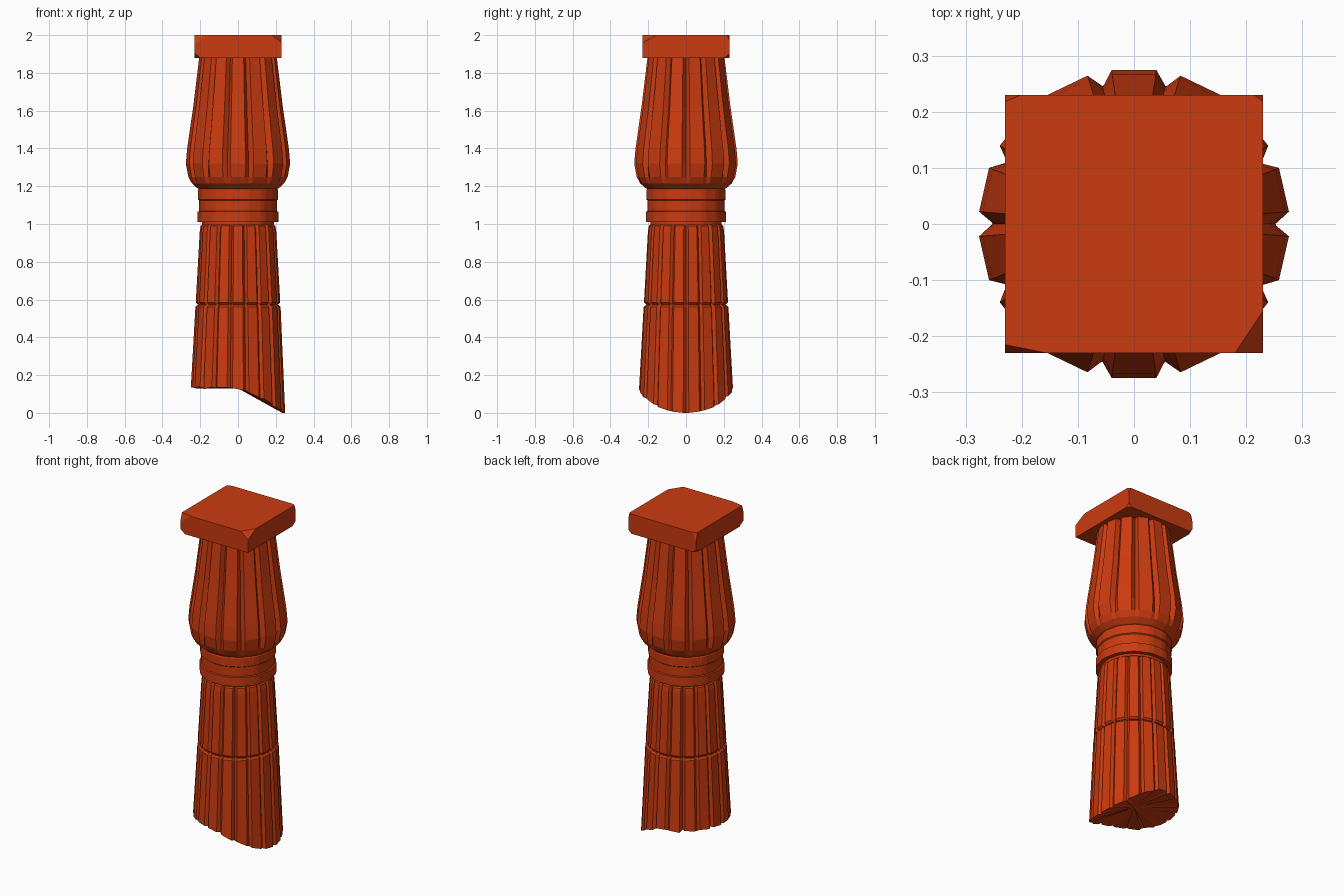
import bpy, bmesh, math, random
from mathutils import Vector

random.seed(4)
if "Cube" in bpy.data.objects:
    bpy.data.objects.remove(bpy.data.objects["Cube"])

clay = bpy.data.materials.new("red clay")
clay.use_nodes = True
CLAY = (0.6, 0.043, 0.005, 1)
clay.diffuse_color = CLAY
clay.node_tree.nodes["Principled BSDF"].inputs["Base Color"].default_value = CLAY


def finish(bm, name):
    bmesh.ops.recalc_face_normals(bm, faces=bm.faces)
    me = bpy.data.meshes.new(name)
    bm.to_mesh(me)
    bm.free()
    me.materials.append(clay)
    ob = bpy.data.objects.new(name, me)
    bpy.context.collection.objects.link(ob)
    return ob


def fluted(name, rings, lobes, flat, bottom=None):
    """Stack rings (z, radius, groove depth); each lobe is a flat face and a V groove.
    bottom(angle) gives the height of the first ring when it is broken off."""
    bm = bmesh.new()
    pitch = 2 * math.pi / lobes
    loops = []
    for i, (z, r, depth) in enumerate(rings):
        loop = []
        for k in range(lobes):
            mid = -math.pi / 2 + k * pitch
            for off, cut in ((-flat, 0), (flat, 0), (0.5, depth)):
                a = mid + off * pitch
                h = bottom(a) if bottom and i == 0 else z
                loop.append(bm.verts.new(((r - cut) * math.cos(a), (r - cut) * math.sin(a), h)))
        loops.append(loop)
    n = lobes * 3
    for lo, hi in zip(loops, loops[1:]):
        for j in range(n):
            k = (j + 1) % n
            bm.faces.new((lo[j], lo[k], hi[k], hi[j]))
    bm.faces.new(loops[-1])
    # Fan the underside to its centre so a jagged rim stays clean
    hub = bm.verts.new((0, 0, 0.13 if bottom else rings[0][0]))
    for j in range(n):
        bm.faces.new((loops[0][j], loops[0][(j + 1) % n], hub))
    return finish(bm, name)


# Broken lower end: level on one side, dropping to a point on the other
def broken_edge(a):
    drop = max(0.0, math.cos(a)) ** 1.25
    return max(0.0, 0.135 - 0.135 * drop + random.uniform(-0.008, 0.008) * (1 - drop))


fluted("lower_shaft", [(0.13, 0.25, 0.016), (0.56, 0.226, 0.015), (0.57, 0.216, 0.012)],
       18, 0.33, broken_edge)
fluted("shaft_joint", [(0.56, 0.21, 0.012), (0.59, 0.21, 0.012)], 18, 0.33)
fluted("upper_shaft", [(0.575, 0.214, 0.012), (0.585, 0.224, 0.015), (0.96, 0.203, 0.015),
                       (0.99, 0.198, 0.017), (1.003, 0.182, 0.012)], 18, 0.33)

# Plain neck with stepped bands
NECK = [(0.995, 0.19), (1.01, 0.19), (1.01, 0.214), (1.065, 0.214), (1.068, 0.206),
        (1.125, 0.206), (1.13, 0.212), (1.18, 0.212), (1.2, 0.2)]
fluted("neck_bands", [(z, r, 0.0) for z, r in NECK], 14, 0.323)

# Bud-shaped capital, its grooves running out near the foot
fluted("bud_capital", [(1.185, 0.205, 0), (1.19, 0.216, 0), (1.215, 0.245, 0.001),
                       (1.25, 0.264, 0.012), (1.32, 0.277, 0.027), (1.4, 0.27, 0.027),
                       (1.62, 0.238, 0.026), (1.89, 0.205, 0.024)], 14, 0.323)

# Square top slab with chipped corners
bm = bmesh.new()
bmesh.ops.create_cube(bm, size=1)
for v in bm.verts:
    v.co = Vector((v.co.x * 0.46, v.co.y * 0.46, 1.94 + v.co.z * 0.12))


def chip(sx, sy, top, dx, dy, dz):
    """Slice a corner off by its reach along each edge."""
    sz = 1 if top else -1
    corner = Vector((sx * 0.23, sy * 0.23, 1.94 + sz * 0.06))
    normal = Vector((sx / dx, sy / dy, sz / dz)).normalized()
    point = corner - Vector((sx * dx, 0, 0))
    cut = bmesh.ops.bisect_plane(bm, geom=bm.verts[:] + bm.edges[:] + bm.faces[:],
                                 plane_co=point, plane_no=normal, clear_outer=True)
    edges = [e for e in cut["geom_cut"] if isinstance(e, bmesh.types.BMEdge)]
    bmesh.ops.contextual_create(bm, geom=edges)


chip(1, -1, True, 0.05, 0.075, 0.04)
chip(-1, -1, True, 0.075, 0.015, 0.05)
chip(-1, 1, True, 0.028, 0.012, 0.05)
chip(1, 1, True, 0.016, 0.012, 0.03)
chip(-1, -1, False, 0.03, 0.04, 0.025)
chip(-1, 1, False, 0.02, 0.03, 0.02)
chip(1, 1, False, 0.02, 0.03, 0.02)
finish(bm, "top_slab")
